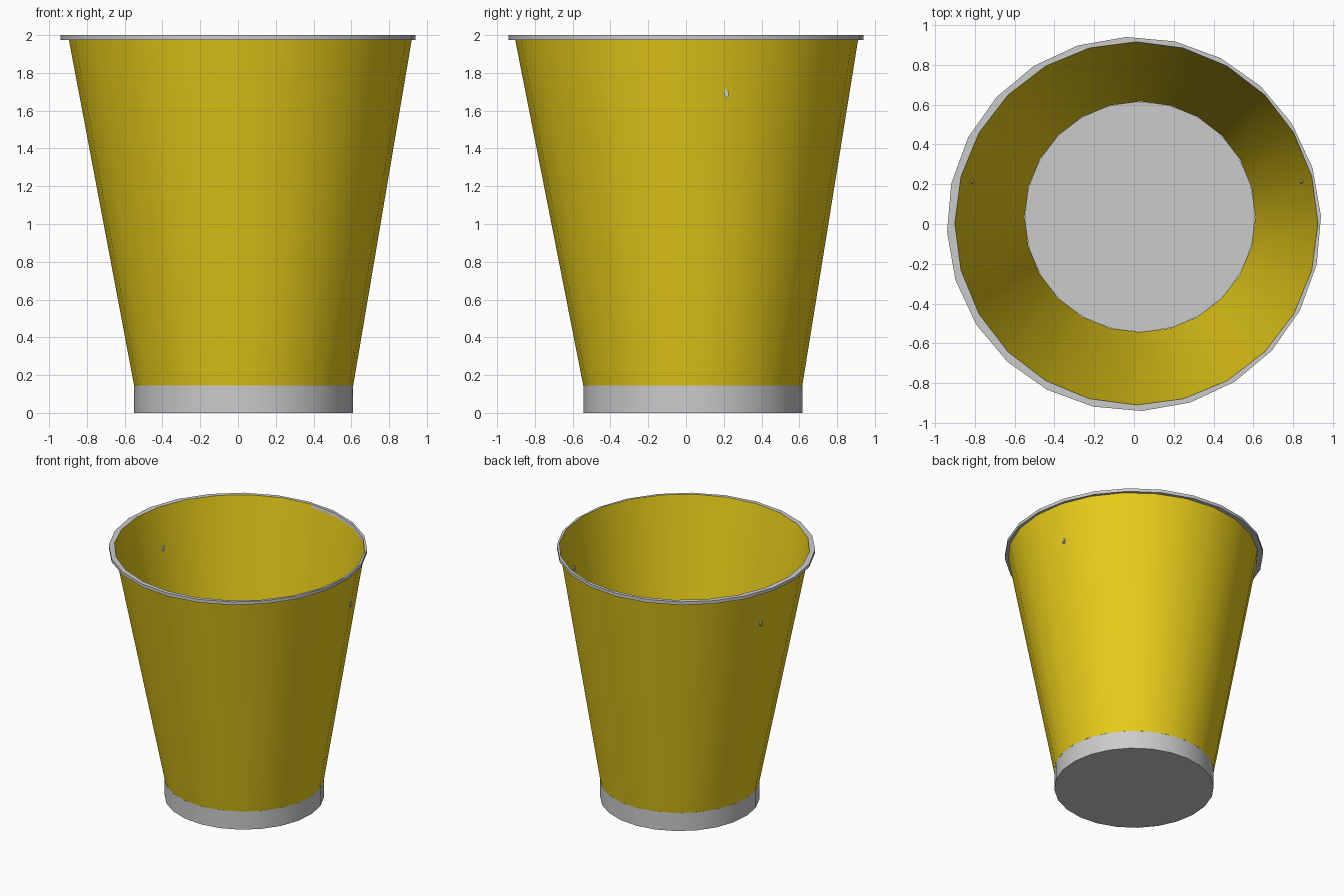
import bpy, bmesh
from math import cos, sin, pi, radians

if "Cube" in bpy.data.objects:
    bpy.data.objects.remove(bpy.data.objects["Cube"])

SIDES = 24
TWIST = radians(2.4)


def ring(x, y, z, r, turn=0.0):
    return [(x + r * cos(turn + 2 * pi * i / SIDES),
             y + r * sin(turn + 2 * pi * i / SIDES), z) for i in range(SIDES)]


def loft(name, rings, closed=False, caps=False, mat=None):
    """Skin a stack of rings into one smooth shaded object."""
    bm = bmesh.new()
    loops = [[bm.verts.new(p) for p in r] for r in rings]
    pairs = list(zip(loops, loops[1:]))
    if closed:
        pairs.append((loops[-1], loops[0]))
    for a, b in pairs:
        for i in range(SIDES):
            j = (i + 1) % SIDES
            bm.faces.new((a[i], a[j], b[j], b[i]))
    if caps:
        bm.faces.new(loops[0][::-1])
        bm.faces.new(loops[-1])
    if closed or caps:
        bmesh.ops.recalc_face_normals(bm, faces=bm.faces)
    me = bpy.data.meshes.new(name)
    bm.to_mesh(me)
    bm.free()
    ob = bpy.data.objects.new(name, me)
    bpy.context.collection.objects.link(ob)
    if mat:
        me.materials.append(mat)
    bpy.ops.object.select_all(action='DESELECT')
    ob.select_set(True)
    bpy.context.view_layer.objects.active = ob
    bpy.ops.object.shade_smooth_by_angle(angle=radians(30))
    return ob


yellow = bpy.data.materials.new("yellow")
yellow.diffuse_color = (0.80, 0.60, 0.01, 1)
yellow.use_nodes = True
yellow.node_tree.nodes["Principled BSDF"].inputs["Base Color"].default_value = yellow.diffuse_color

# Solid foot, whose top is the bucket floor
loft("base", [ring(0.03, 0.036, 0, 0.58, TWIST),
              ring(0.03, 0.036, 0.145, 0.58, TWIST)], caps=True)

# Open tapered wall
loft("bucket_wall", [ring(0.03, 0.036, 0.145, 0.58),
                     ring(0.012, 0.003, 2.0, 0.912)], mat=yellow)

# Thin lip, fitted to the wall inside and slightly off centre outside
loft("rim", [ring(0, 0, 1.975, 0.94, TWIST), ring(0, 0, 2.0, 0.94, TWIST),
             ring(0.012, 0.003, 2.0, 0.912),
             ring(0.012, 0.003, 1.975, 0.908)], closed=True)

# Tiny pins through the wall on both sides
for side, x in (("left", -0.815), ("right", 0.845)):
    bpy.ops.mesh.primitive_cylinder_add(vertices=8, radius=0.012, depth=0.02,
                                        location=(x, 0.215, 1.69),
                                        rotation=(0, pi / 2, 0))
    pin = bpy.context.object
    pin.name = side + "_pin"
    pin.scale.x = 1.8
